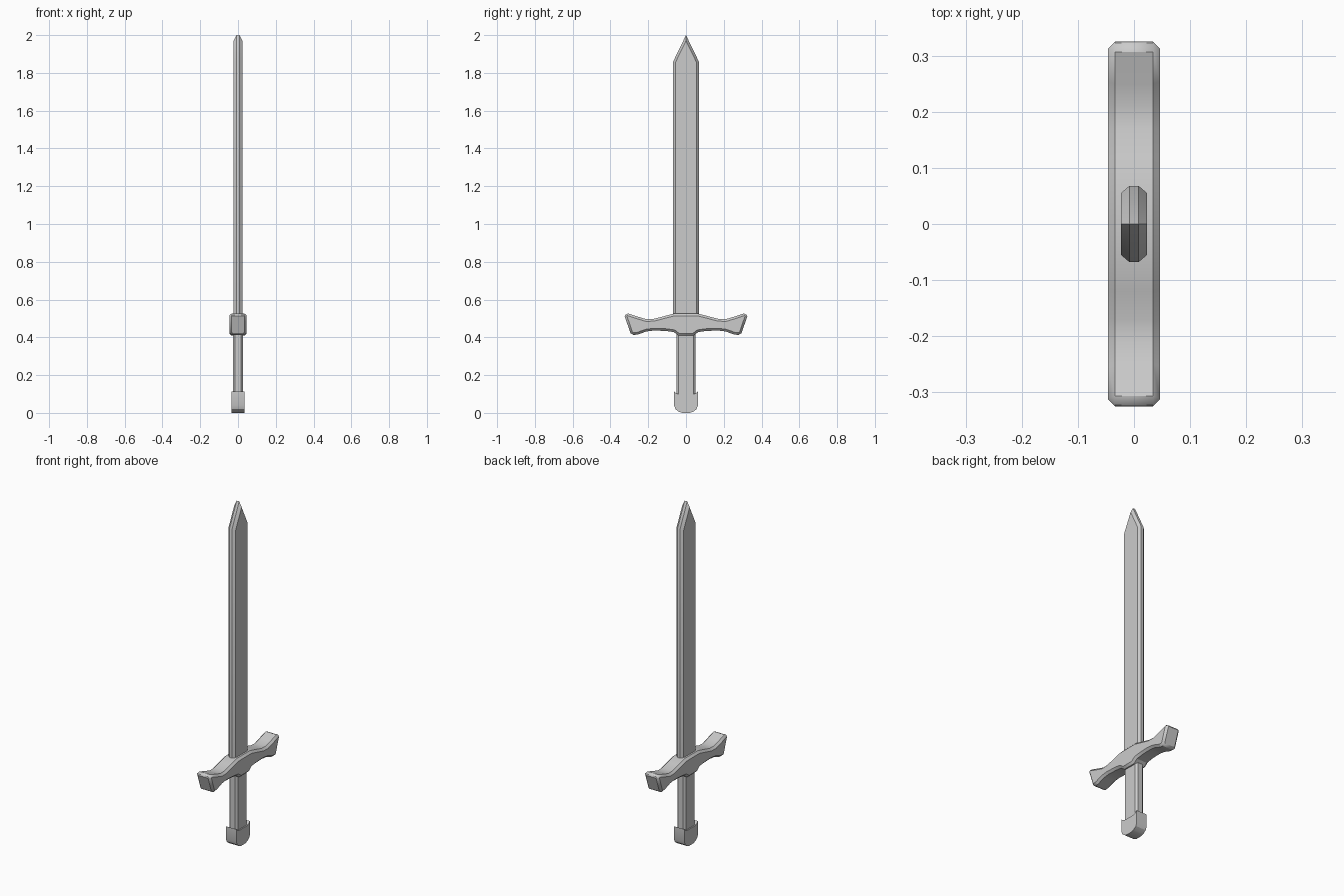
import bpy, bmesh
from math import radians
from mathutils import Vector

if "Cube" in bpy.data.objects:
    bpy.data.objects.remove(bpy.data.objects["Cube"])


def mirrored(half):
    """Close a +y half outline (top to bottom) by mirroring it across y = 0."""
    return half + [(-y, z) for y, z in reversed(half) if y > 1e-6]


def inset(outline, d):
    """Mitred inward offset of a clockwise (y, z) outline."""
    pts = [Vector(p) for p in outline]
    result = []
    for i, p in enumerate(pts):
        a = (p - pts[i - 1]).normalized()
        b = (pts[(i + 1) % len(pts)] - p).normalized()
        na, nb = Vector((a.y, -a.x)), Vector((b.y, -b.x))
        m = (na + nb) / (1 + na.dot(nb))
        result.append((p.x + m.x * d, p.y + m.y * d))
    return result


def slab(name, outline, rim, side=None, edge=0.0, bevel=0.0):
    """Plate in the yz plane; rim/side are half thicknesses, edge is the chamfer inset."""
    layers = [(-rim, outline), (rim, outline)]
    if side:
        inner = inset(outline, edge)
        layers = [(-side, inner)] + layers + [(side, inner)]
    bm = bmesh.new()
    rings = [[bm.verts.new((x, y, z)) for y, z in pts] for x, pts in layers]
    n = len(outline)
    for r, s in zip(rings, rings[1:]):
        for i in range(n):
            j = (i + 1) % n
            bm.faces.new((r[i], r[j], s[j], s[i]))
    bm.faces.new(rings[0])
    bm.faces.new(rings[-1])
    bmesh.ops.recalc_face_normals(bm, faces=bm.faces)
    mesh = bpy.data.meshes.new(name)
    bm.to_mesh(mesh)
    bm.free()
    obj = bpy.data.objects.new(name, mesh)
    bpy.context.collection.objects.link(obj)
    if bevel:
        mod = obj.modifiers.new("edge_bevel", 'BEVEL')
        mod.width = bevel
        mod.limit_method = 'ANGLE'
        mod.angle_limit = radians(50)
    bpy.ops.object.select_all(action='DESELECT')
    obj.select_set(True)
    bpy.context.view_layer.objects.active = obj
    bpy.ops.object.shade_smooth_by_angle(angle=radians(28))
    return obj


# Blade with chamfered edges and a pointed tip
slab("blade", mirrored([(0, 2.0), (0.068, 1.86), (0.068, 0.48)])[:],
     rim=0.008, side=0.0235, edge=0.013)

# Crossguard with flared ends
slab("crossguard", mirrored([
    (0.062, 0.526), (0.12, 0.511), (0.17, 0.498), (0.21, 0.496), (0.25, 0.508),
    (0.318, 0.530), (0.325, 0.512), (0.290, 0.411), (0.255, 0.415),
    (0.21, 0.431), (0.17, 0.436), (0.11, 0.434), (0.065, 0.428), (0.04, 0.409)]),
    rim=0.046, bevel=0.012)

# Grip with chamfered corners
slab("grip", mirrored([(0.051, 0.43), (0.051, 0.08)]),
     rim=0.016, side=0.027, edge=0.011)

# Pommel with a dished top and rounded foot
slab("pommel", mirrored([
    (0.03, 0.097), (0.048, 0.102), (0.063, 0.113), (0.063, 0.04),
    (0.056, 0.02), (0.038, 0.006), (0.018, 0.0)]), rim=0.034)
